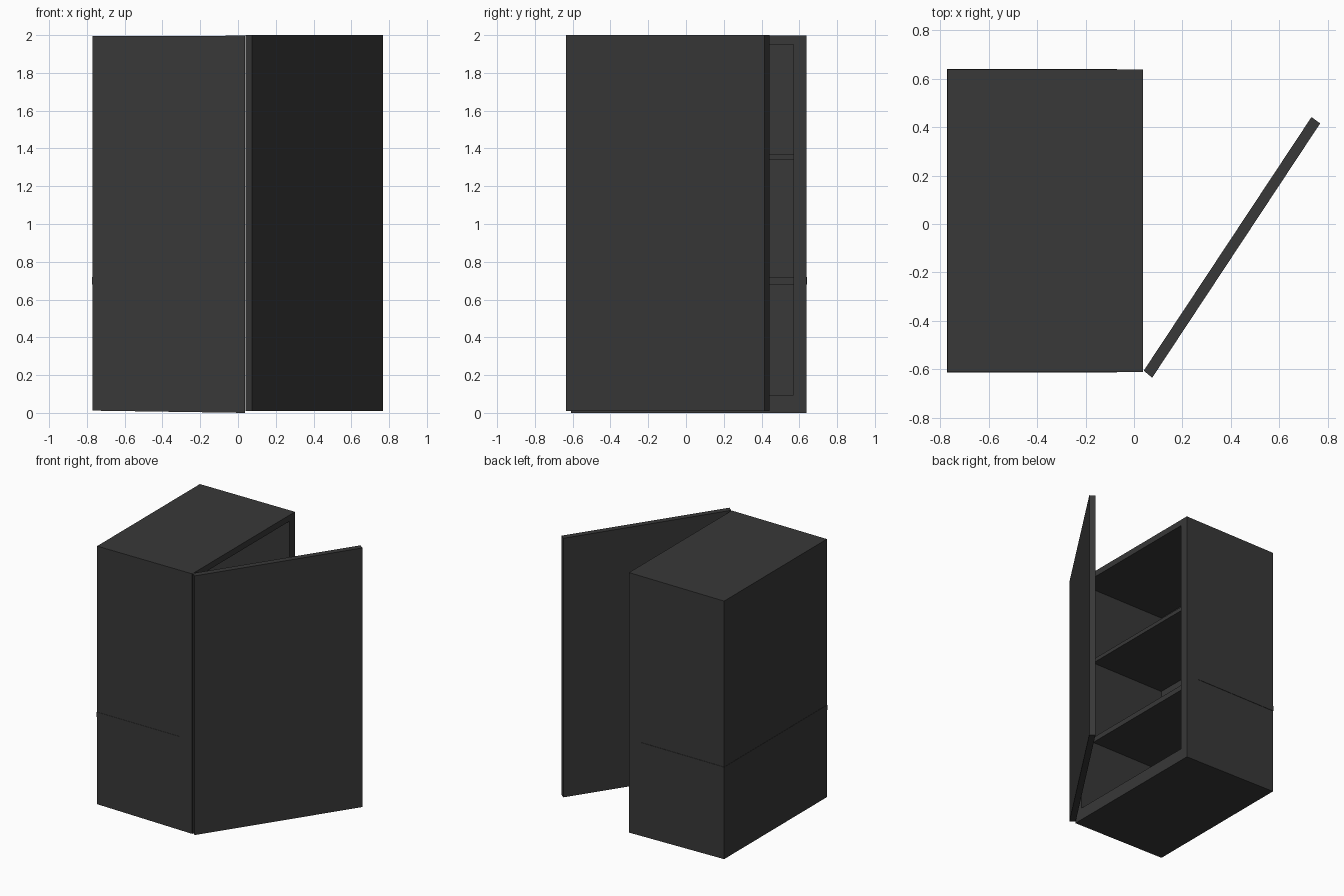
import bpy, bmesh
from mathutils import Matrix, Vector

if "Cube" in bpy.data.objects:
    bpy.data.objects.remove(bpy.data.objects["Cube"])

black = bpy.data.materials.new("black_paint")
black.diffuse_color = (0.04, 0.04, 0.04, 1)
black.use_nodes = True
black.node_tree.nodes["Principled BSDF"].inputs["Base Color"].default_value = black.diffuse_color


def finish(name, bm):
    bmesh.ops.recalc_face_normals(bm, faces=bm.faces)
    mesh = bpy.data.meshes.new(name)
    bm.to_mesh(mesh)
    bm.free()
    mesh.materials.append(black)
    obj = bpy.data.objects.new(name, mesh)
    bpy.context.collection.objects.link(obj)
    return obj


def box(name, lo, hi):
    lo, hi = Vector(lo), Vector(hi)
    bm = bmesh.new()
    size = Matrix.Diagonal((*(hi - lo), 1))
    bmesh.ops.create_cube(bm, size=1, matrix=Matrix.Translation((lo + hi) / 2) @ size)
    return finish(name, bm)


def loft(name, rings):
    """Closed skin through a series of four-point rings."""
    bm = bmesh.new()
    loops = [[bm.verts.new(p) for p in ring] for ring in rings]
    for a, b in zip(loops, loops[1:]):
        for i in range(4):
            j = (i + 1) % 4
            bm.faces.new((a[i], a[j], b[j], b[i]))
    bm.faces.new(loops[0])
    bm.faces.new(loops[-1])
    return finish(name, bm)


def ring_x(x, y0, y1, z0, z1):
    return [(x, y0, z0), (x, y1, z0), (x, y1, z1), (x, y0, z1)]


# Cabinet shell: outer back, outer rim, inner rim, inner back
loft("cabinet_body", [
    ring_x(-0.77, -0.61, 0.637, 0.012, 1.994),
    ring_x(0.038, -0.61, 0.637, 0.0, 1.997),
    ring_x(0.038, -0.54, 0.57, 0.095, 1.95),
    ring_x(-0.71, -0.54, 0.57, 0.095, 1.95),
])

# Shelves; the lower one just breaks through the shell as a thin seam
box("upper_shelf", (-0.72, -0.55, 1.34), (-0.07, 0.58, 1.37))
box("lower_shelf", (-0.772, -0.612, 0.68), (-0.07, 0.64, 0.72))

# Door swung open on the front corner hinge
plan = [(0.04, -0.605), (0.075, -0.634), (0.768, 0.415), (0.732, 0.441)]
loft("open_door", [[(x, y, z) for x, y in plan] for z in (0.01, 2.0)])
